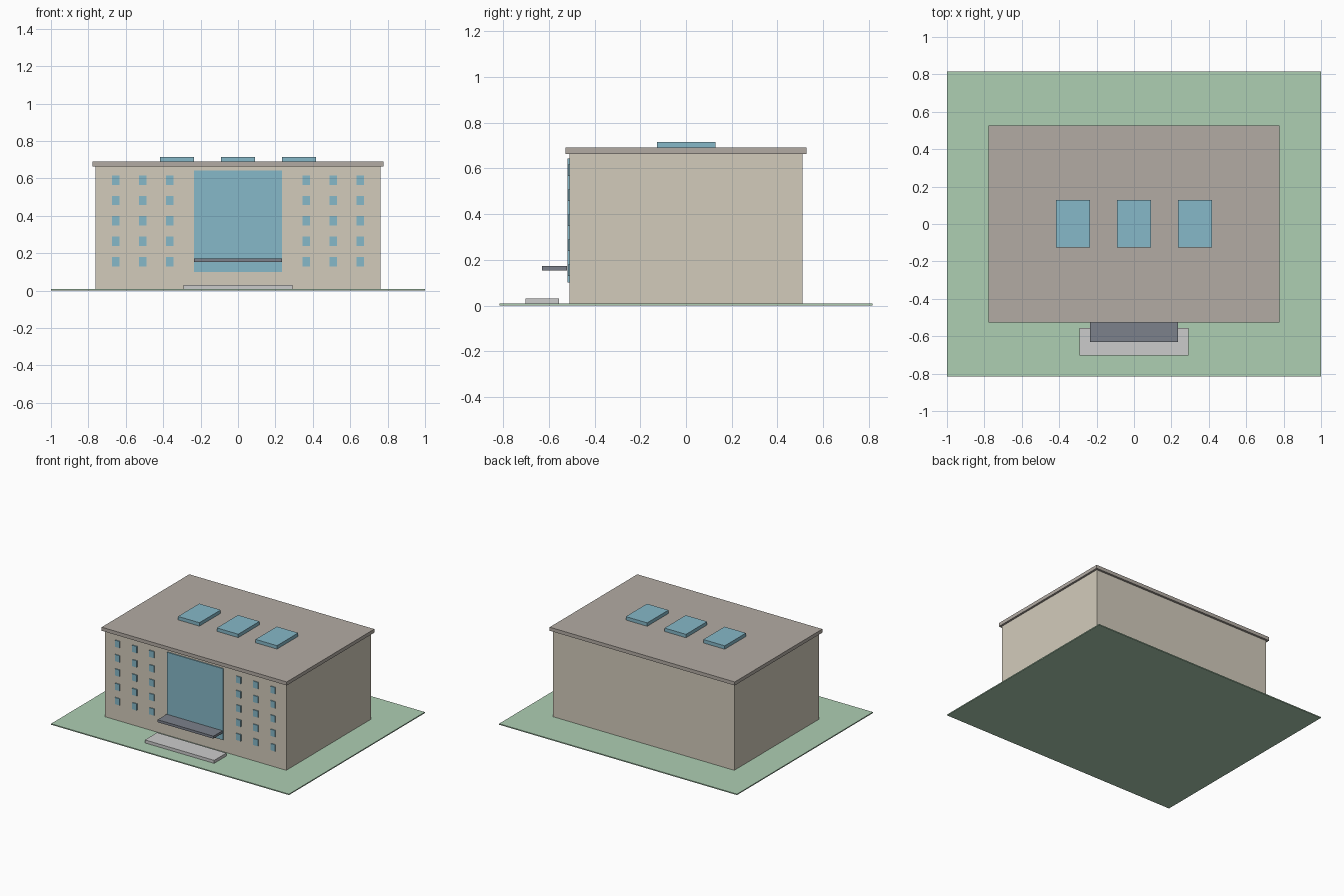
import bpy

if "Cube" in bpy.data.objects:
    bpy.data.objects.remove(bpy.data.objects["Cube"])


def material(name, r, g, b):
    m = bpy.data.materials.new(name)
    m.diffuse_color = (r, g, b, 1)
    m.use_nodes = True
    m.node_tree.nodes["Principled BSDF"].inputs["Base Color"].default_value = m.diffuse_color
    return m


GRASS = material("grass", 0.42, 0.62, 0.45)
STONE = material("stone", 0.65, 0.60, 0.50)
ROOF = material("roof", 0.45, 0.41, 0.37)
GLASS = material("glass", 0.24, 0.48, 0.58)
METAL = material("metal", 0.20, 0.22, 0.26)
PAVING = material("paving", 0.70, 0.70, 0.68)


def box(name, x, y, z, mat):
    """Box from (min, max) ranges along each axis."""
    spans = (x, y, z)
    bpy.ops.mesh.primitive_cube_add(size=1, location=[(a + b) / 2 for a, b in spans])
    obj = bpy.context.object
    obj.name = name
    obj.scale = [b - a for a, b in spans]
    bpy.ops.object.transform_apply(location=False, rotation=False, scale=True)
    obj.data.materials.append(mat)
    return obj


# Lawn, main block and overhanging roof slab
box("lawn", (-1, 1), (-0.816, 0.816), (0, 0.008), GRASS)
box("main_block", (-0.763, 0.763), (-0.51, 0.51), (0.008, 0.663), STONE)
box("roof_slab", (-0.778, 0.778), (-0.526, 0.526), (0.663, 0.69), ROOF)

# Rooftop skylights
for i, cx in enumerate((-0.326, 0, 0.326)):
    box(f"skylight_{i + 1}", (cx - 0.09, cx + 0.09), (-0.126, 0.129), (0.69, 0.716), GLASS)

# Central entrance glazing, canopy and front step
box("entrance_glazing", (-0.235, 0.235), (-0.518, -0.505), (0.10, 0.642), GLASS)
box("entrance_canopy", (-0.235, 0.235), (-0.63, -0.521), (0.153, 0.172), METAL)
box("entrance_step", (-0.291, 0.291), (-0.702, -0.556), (0.008, 0.031), PAVING)

# Small windows: five floors, three columns on each side of the glazing
for side, sign in (("left", -1), ("right", 1)):
    for col in range(3):
        cx = sign * (0.365 + 0.1445 * col)
        for row in range(5):
            cz = 0.155 + 0.109 * row
            box(f"window_{side}_{col + 1}_{row + 1}", (cx - 0.02, cx + 0.02),
                (-0.517, -0.505), (cz - 0.025, cz + 0.025), GLASS)
